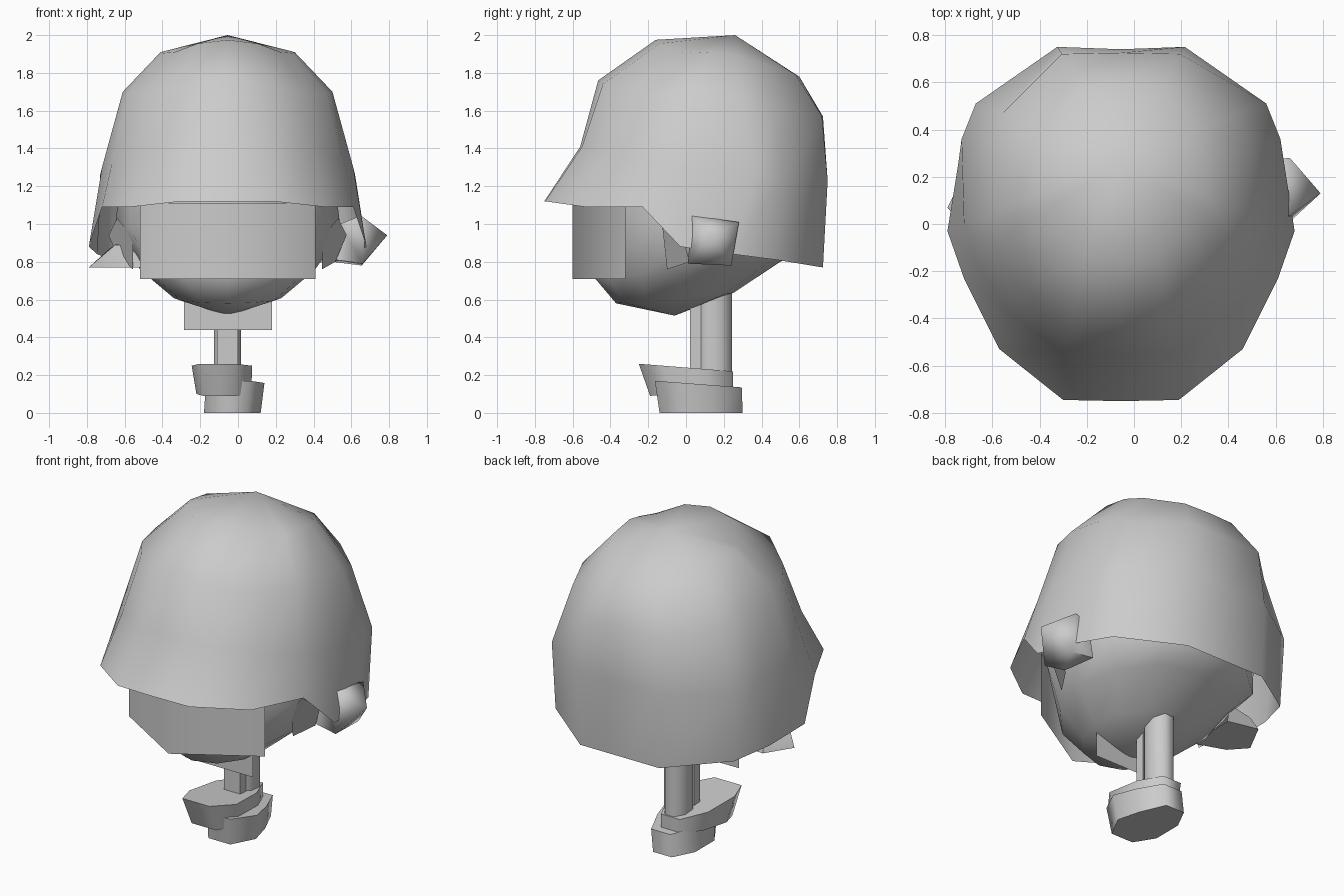
import bpy
from math import sin, cos, pi, radians

if "Cube" in bpy.data.objects:
    bpy.data.objects.remove(bpy.data.objects["Cube"])

CX = -0.055  # symmetry line of the head


def make(name, verts, faces, angle=50):
    me = bpy.data.meshes.new(name)
    me.from_pydata(verts, [], faces)
    me.validate()
    me.shade_smooth()
    me.set_sharp_from_angle(angle=radians(angle))
    ob = bpy.data.objects.new(name, me)
    bpy.context.collection.objects.link(ob)
    return ob


def loft(name, rings, start=None, end=None, caps=False, angle=50):
    """Skin closed rings; optional pole points or flat caps at the ends."""
    n = len(rings[0])
    verts = [p for r in rings for p in r]
    faces = [(k * n + i, k * n + (i + 1) % n, (k + 1) * n + (i + 1) % n, (k + 1) * n + i)
             for k in range(len(rings) - 1) for i in range(n)]
    last = (len(rings) - 1) * n
    if start:
        verts.append(start)
        faces += [((i + 1) % n, i, len(verts) - 1) for i in range(n)]
    if end:
        verts.append(end)
        faces += [(last + i, last + (i + 1) % n, len(verts) - 1) for i in range(n)]
    if caps:
        faces += [tuple(range(n))[::-1], tuple(range(last, last + n))]
    return make(name, verts, faces, angle)


def mirrored(half):
    """Half ring, front centre to back centre -> full ring about CX."""
    right = [(CX + u, y, z) for u, y, z in half]
    left = [(CX - u, y, z) for u, y, z in half[-2:0:-1]]
    return right + left


def oval(cx, cy, rx, ry, zf, zb, n=12, turn=0.0):
    """Oval ring whose height runs from zf at the front to zb at the back."""
    out = []
    for i in range(n):
        a = 2 * pi * i / n + turn
        s = sin(a)
        out.append((cx + rx * cos(a), cy + ry * s, zf + (zb - zf) * (s + 1) / 2))
    return out


# helmet shell: rim, middle, shoulder and crown rings
rim = [(0, -.75, 1.12), (.245, -.745, 1.12), (.515, -.53, 1.09), (.665, -.23, 1.09),
       (.735, -.03, .88), (.69, .25, .84), (.61, .48, .81), (.27, .725, .77), (0, .725, .77)]
middle = [(0, -.56, 1.41), (.235, -.55, 1.41), (.47, -.38, 1.37), (.61, -.18, 1.33),
          (.665, 0, 1.3), (.675, .36, 1.26), (.615, .51, 1.23), (.27, .75, 1.23), (0, .74, 1.23)]
shoulder = [(0, -.465, 1.76), (.21, -.44, 1.74), (.42, -.27, 1.69), (.53, -.10, 1.69),
            (.555, .05, 1.7), (.55, .3, 1.66), (.5, .47, 1.6), (.25, .72, 1.57), (0, .725, 1.57)]
crown = [(0, -.16, 1.975), (.16, -.14, 1.955), (.28, -.03, 1.91), (.34, .05, 1.905),
         (.355, .12, 1.91), (.35, .27, 1.89), (.32, .4, 1.85), (.17, .58, 1.79), (0, .6, 1.78)]
loft("helmet", [mirrored(r) for r in (rim, middle, shoulder, crown)],
     end=(CX, .26, 2.0), angle=180)

# head bowl under the helmet
loft("head", [oval(CX, -.06, .285, .31, .58, .635),
              oval(CX, .01, .46, .49, .71, .80),
              oval(CX, .07, .60, .56, 1.02, .88),
              oval(CX, .09, .58, .57, 1.30, .95)],
     start=(CX, -.06, .515), angle=180)

# folded face shield
make("face_shield",
     [(CX + u, y, z) for z in (.71, 1.11) for u, y in ((-.465, -.32), (0, -.6), (.465, -.32))],
     [(0, 1, 4, 3), (1, 2, 5, 4)], 80)

# flat chin flap
make("chin_flap", [(-.285, -.11, .44), (.18, -.11, .44), (.18, -.11, .62), (-.285, -.11, .62)],
     [(0, 1, 2, 3)])

# cheek straps on both sides
for side, s in (("right", 1), ("left", -1)):
    pts = [(.63, -.02, .94), (.585, -.13, 1.03), (.50, -.12, .93), (.50, -.10, .76), (.57, .02, .80)]
    make(side + "_cheek_strap", [(CX + s * u, y, z) for u, y, z in pts], [(0, 1, 2, 3, 4)])

# right ear knob: tilted block
loft("right_ear_knob",
     [[(.52, .02, .81), (.50, .24, .80), (.56, .27, .98), (.54, .05, 1.0)],
      [(.66, .01, .79), (.655, .24, .78), (.66, .28, 1.01), (.65, .03, 1.045)]],
     end=(.79, .13, .94), angle=75)

# left ear flap hanging outwards
loft("left_ear_flap",
     [[(-.50, -.10, .77), (-.50, .22, .77), (-.52, .20, .90), (-.52, -.06, .88)],
      [(-.70, -.03, .77), (-.70, .25, .78), (-.68, .20, .87), (-.65, -.05, .89)]],
     end=(-.79, .07, .77), angle=40)

# neck post with a thin front strip
loft("neck", [oval(CX, .15, .078, .10, z0, z1, 8, pi / 8)
              for z0, z1 in ((.2, .2), (.6, .64))], caps=True, angle=60)
loft("neck_strip", [[(-.11, .02, z), (0, .02, z), (0, .08, z), (-.11, .08, z)]
                    for z in (.22, .58)], caps=True)


# feet: two overlapping tapered lumps
def foot(name, outline, bottom, top):
    rings = []
    for (cx, rx, cy, ry), (zf, zb) in (bottom, top):
        rings.append([(cx + rx * u, cy + ry * v, zf + (zb - zf) * (v + 1) / 2)
                      for u, v in outline])
    loft(name, rings, caps=True, angle=75)


UPPER = [(-.75, -1), (.4, -1), (1, -.5), (.9, .4), (.5, 1), (-.3, 1), (-.85, .4), (-1, -.5)]
LOWER = [(-.5, -1), (.5, -1), (1, -.35), (.75, .3), (.3, 1), (-.55, 1), (-1, .4), (-1, -.45)]
foot("upper_foot", UPPER, ((-.075, .145, .03, .22), (.09, .13)), ((-.085, .16, 0, .25), (.26, .22)))
foot("lower_foot", LOWER, ((-.03, .15, .08, .22), (0, 0)), ((-.015, .155, .065, .23), (.17, .135)))
